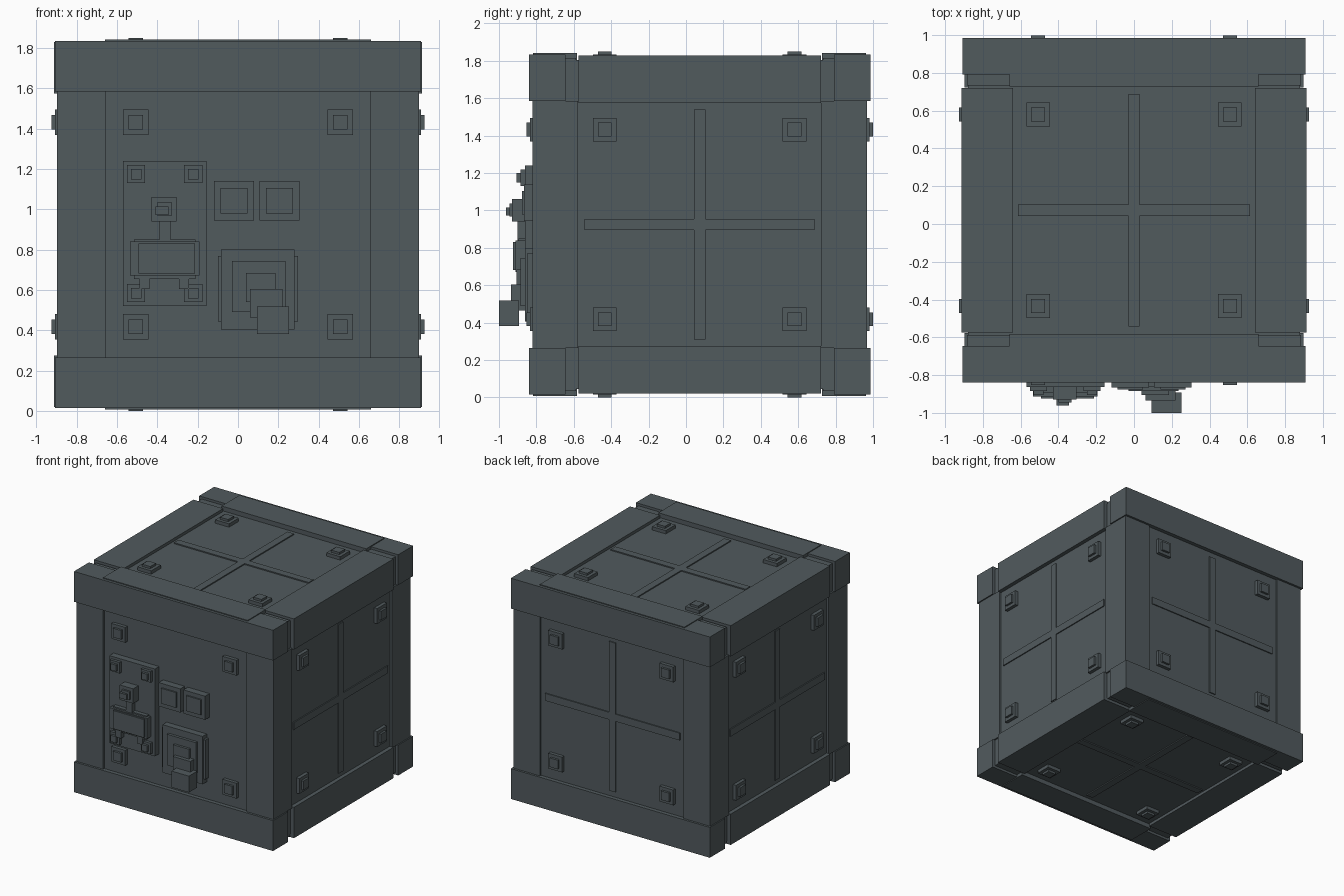
import bpy
import bmesh
from mathutils import Vector

if "Cube" in bpy.data.objects:
    bpy.data.objects.remove(bpy.data.objects["Cube"], do_unlink=True)

# Single dark slate metal
slate = bpy.data.materials.new("dark_slate")
slate.use_nodes = True
colour = (0.083, 0.103, 0.111, 1)
slate.diffuse_color = colour
slate.node_tree.nodes["Principled BSDF"].inputs["Base Color"].default_value = colour

CENTRE = Vector((0, 0.073, 0.925))
PANEL = 0.88
AXES = {"x": 0, "y": 1, "z": 2}


def box(name, x, y, z):
    """Box from three (low, high) ranges."""
    bm = bmesh.new()
    bmesh.ops.create_cube(bm, size=1)
    for v in bm.verts:
        v.co = [sum(r) / 2 + c * (r[1] - r[0]) for c, r in zip(v.co, (x, y, z))]
    mesh = bpy.data.meshes.new(name)
    bm.to_mesh(mesh)
    bm.free()
    mesh.materials.append(slate)
    obj = bpy.data.objects.new(name, mesh)
    bpy.context.collection.objects.link(obj)
    return obj


def centred(name, ranges):
    """Box given relative to the crate centre."""
    return box(name, *[(lo + c, hi + c) for (lo, hi), c in zip(ranges, CENTRE)])


def flip(lo, hi, sign):
    return (lo, hi) if sign > 0 else (-hi, -lo)


def on_face(name, axis, sign, u, v, top):
    """Raised box on one crate face; u and v span the other two axes."""
    ranges = [u, v]
    ranges.insert(axis, flip(PANEL - 0.03, top, sign))
    return centred(name, ranges)


def span(c, size):
    return (c - size / 2, c + size / 2)


# Core body forming the recessed panels
centred("core_body", [(-PANEL, PANEL)] * 3)

for s in (-1, 1):
    for t in (-1, 1):
        # Long beams across front and back, with top and bottom cover strips
        centred("cross_beam", [(-0.908, 0.908), flip(0.718, 0.913, s), flip(0.66, 0.91, t)])
        centred("beam_backing", [(-0.885, 0.885), flip(0.66, 0.73, s), flip(0.645, 0.89, t)])
        centred("cover_strip", [(-0.66, 0.66), flip(0.655, 0.89, s), flip(0.8, 0.917, t)])
        # Side beams running front to back
        centred("side_beam", [flip(0.64, 0.913, s), (-0.648, 0.648), flip(0.65, 0.904, t)])
        # Upright corner posts
        centred("corner_post", [flip(0.655, 0.898, s), flip(0.65, 0.895, t), (-0.66, 0.66)])

# Stepped corner bolts and raised cross ribs on each face
for face, axis in AXES.items():
    for s in (-1, 1):
        for u in (-0.507, 0.507):
            for v in (-0.507, 0.507):
                on_face("bolt_base", axis, s, span(u, 0.126), span(v, 0.126), 0.908)
                on_face("bolt_head", axis, s, span(u, 0.074), span(v, 0.074), 0.926)
        if (face, s) != ("y", -1):
            on_face("rib_long", axis, s, span(0, 1.23), span(0, 0.06), 0.889)
            on_face("rib_upright", axis, s, span(0, 0.06), span(0, 1.23), 0.889)


def front(name, x, z, y, back=-0.8):
    return box(name, x, (y, back), z)


# Lever plate with its four small bolts
front("lever_plate", (-0.57, -0.155), (0.52, 1.24), -0.862)
for x in (-0.505, -0.222):
    for z in (0.585, 1.175):
        front("small_bolt_base", span(x, 0.09), span(z, 0.09), -0.885)
        front("small_bolt_head", span(x, 0.052), span(z, 0.052), -0.905)

# Lever, its housing and feet
front("lever_stem", (-0.39, -0.335), (0.82, 0.96), -0.9)
front("lever_head", (-0.428, -0.305), (0.94, 1.062), -0.93)
front("lever_cap", (-0.4, -0.33), (0.968, 1.036), -0.945)
front("lever_knob", (-0.41, -0.345), (0.972, 1.015), -0.962)
front("housing_base", (-0.535, -0.192), (0.672, 0.84), -0.912)
front("housing_cover", (-0.493, -0.212), (0.682, 0.832), -0.925)
front("housing_lower", (-0.515, -0.21), (0.655, 0.85), -0.895)
for x in (-0.463, -0.268):
    front("housing_foot", span(x, 0.05), (0.605, 0.68), -0.9)

# Pair of square buttons
for x in (-0.02, 0.206):
    front("button_base", span(x, 0.198), span(1.042, 0.195), -0.865)
    front("button_face", span(x, 0.134), span(1.042, 0.126), -0.877)

# Stepped valve stack
front("valve_plate", (-0.1, 0.297), (0.445, 0.77), -0.85)
front("valve_plate_tall", (-0.085, 0.28), (0.405, 0.8), -0.862)
front("valve_step_low", (-0.03, 0.235), (0.49, 0.745), -0.885)
front("valve_step_high", (0.04, 0.185), (0.54, 0.685), -0.905)
front("valve_arm", (0.06, 0.22), (0.465, 0.605), -0.935)
front("valve_handle", (0.093, 0.252), (0.383, 0.518), -1.0, -0.892)
